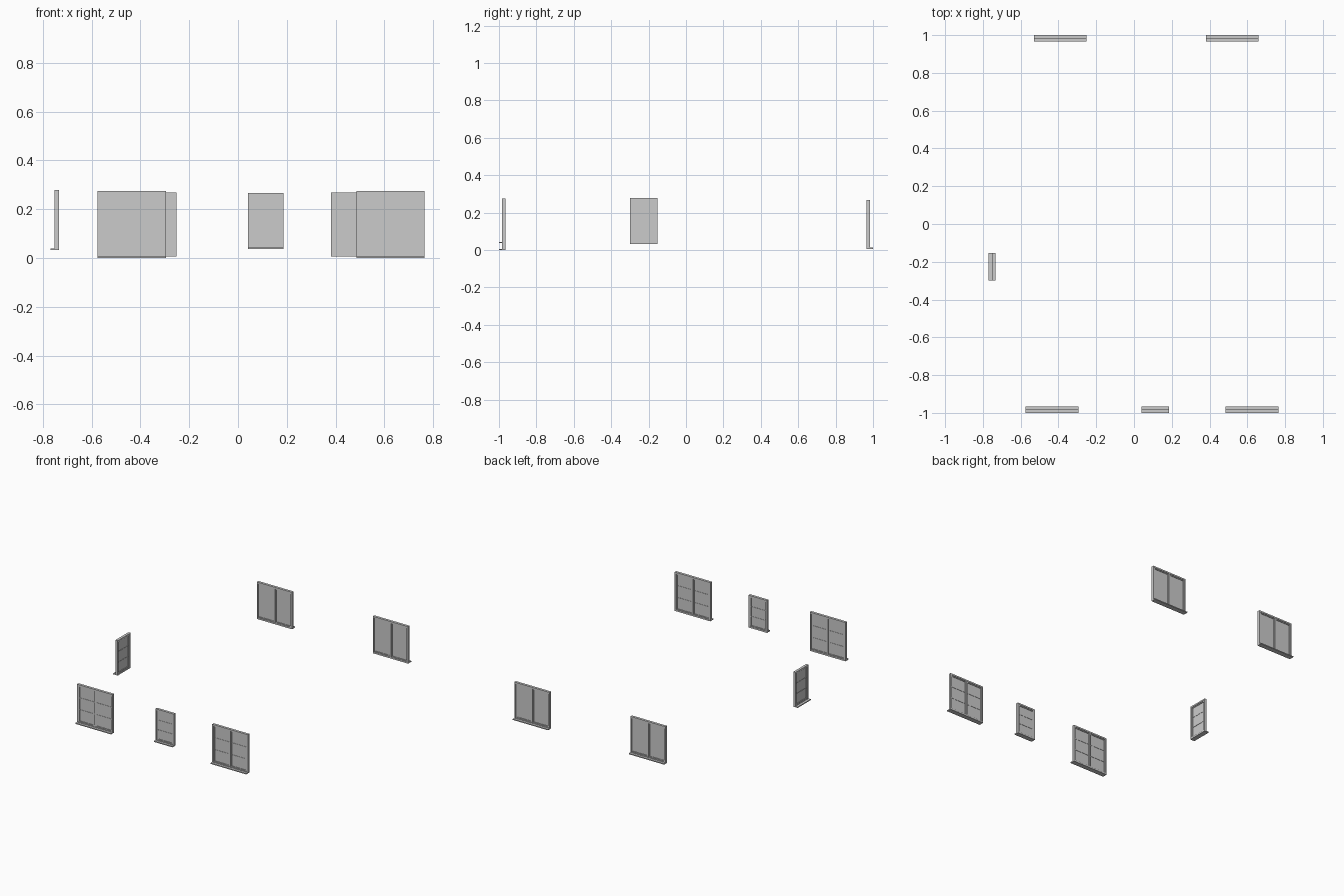
import bpy, bmesh, math
from mathutils import Matrix, Vector

if "Cube" in bpy.data.objects:
    bpy.data.objects.remove(bpy.data.objects["Cube"])

DEPTH = 0.018     # frame thickness
SILL = 0.017      # sill projection beyond the frame
BAR = 0.011       # frame profile width
SASH = 0.006      # sash profile width


def add_box(bm, x0, x1, y0, y1, z0, z1):
    m = Matrix.Translation(((x0 + x1) / 2, (y0 + y1) / 2, (z0 + z1) / 2))
    m = m @ Matrix.Diagonal((x1 - x0, y1 - y0, z1 - z0, 1))
    bmesh.ops.create_cube(bm, size=1, matrix=m)


def add_ring(bm, x0, x1, y0, y1, z0, z1, t):
    """Rectangular border with open centre."""
    add_box(bm, x0, x0 + t, y0, y1, z0, z1)
    add_box(bm, x1 - t, x1, y0, y1, z0, z1)
    add_box(bm, x0 + t, x1 - t, y0, y1, z0, z0 + t)
    add_box(bm, x0 + t, x1 - t, y0, y1, z1 - t, z1)


def make(name, bm, place):
    bm.transform(place)
    mesh = bpy.data.meshes.new(name)
    bm.to_mesh(mesh)
    bm.free()
    bpy.context.collection.objects.link(bpy.data.objects.new(name, mesh))


def window(name, loc, turn, width, height, sashes, bars):
    """Window whose outer face looks along local -y; loc is its bottom centre on that face."""
    place = Matrix.Translation(Vector(loc)) @ Matrix.Rotation(math.radians(turn), 4, 'Z')
    h = width / 2

    # outer frame and central mullion
    bm = bmesh.new()
    add_ring(bm, -h, h, 0, DEPTH, 0, height, BAR)
    if sashes == 2:
        add_box(bm, -0.004, 0.004, 0, DEPTH, BAR, height - BAR)
    make(name + "_frame", bm, place)

    # projecting sill
    bm = bmesh.new()
    add_box(bm, -h, h, -SILL, 0, 0, 0.007)
    make(name + "_sill", bm, place)

    # sashes, panes and horizontal glazing bars
    frame = bmesh.new()
    glass = bmesh.new()
    muntin = bmesh.new()
    edges = [(-h + BAR, -0.004), (0.004, h - BAR)] if sashes == 2 else [(-h + BAR, h - BAR)]
    z0, z1 = BAR, height - BAR
    for x0, x1 in edges:
        add_ring(frame, x0, x1, 0.004, 0.014, z0, z1, SASH)
        add_box(glass, x0 + SASH, x1 - SASH, 0.008, 0.010, z0 + SASH, z1 - SASH)
        for i in range(1, bars + 1):
            z = z0 + (z1 - z0) * i / (bars + 1)
            add_box(muntin, x0 + SASH, x1 - SASH, 0.006, 0.012, z - 0.002, z + 0.002)
    make(name + "_sash", frame, place)
    make(name + "_glass", glass, place)
    if bars:
        make(name + "_glazing_bars", muntin, place)
    else:
        muntin.free()


# front wall
window("front_left_window", (-0.435, -0.983, 0.0), 0, 0.28, 0.275, 2, 2)
window("front_small_window", (0.113, -0.983, 0.037), 0, 0.146, 0.229, 1, 2)
window("front_right_window", (0.625, -0.983, 0.0), 0, 0.28, 0.275, 2, 2)
# back wall
window("back_left_window", (-0.39, 0.983, 0.006), 180, 0.277, 0.262, 2, 0)
window("back_right_window", (0.52, 0.983, 0.006), 180, 0.277, 0.262, 2, 0)
# left wall
window("side_window", (-0.752, -0.226, 0.032), -90, 0.146, 0.247, 1, 2)
